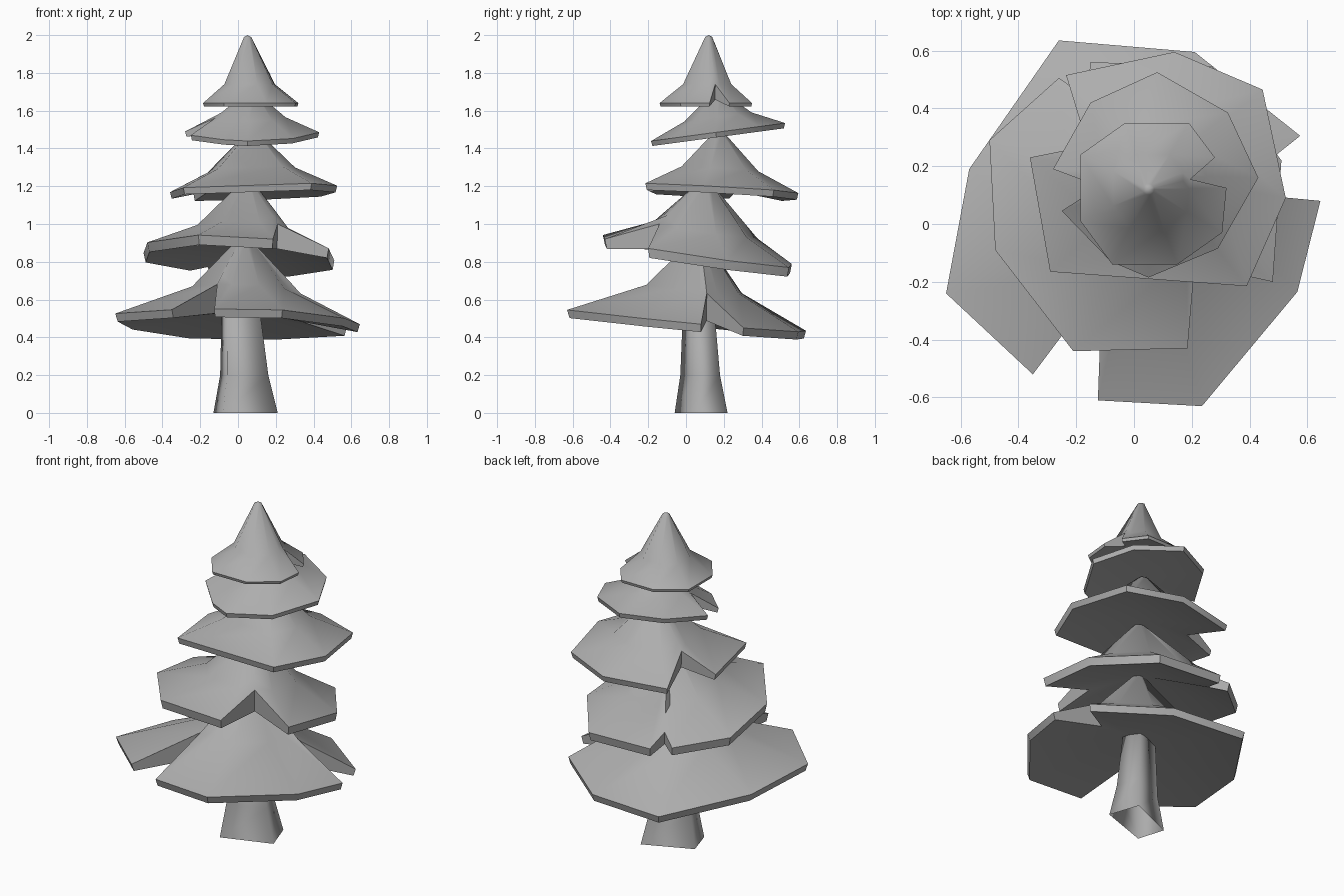
import bpy, bmesh, math
from mathutils import Vector

cube = bpy.data.objects.get("Cube")
if cube:
    bpy.data.objects.remove(cube)

# One grey for the whole tree
grey = bpy.data.materials.new("matte_grey")
grey.use_nodes = True
colour = (0.42, 0.42, 0.42, 1)
grey.diffuse_color = colour
grey.node_tree.nodes["Principled BSDF"].inputs["Base Color"].default_value = colour


def loft(name, rings, bottom, top, smooth):
    """Skin a stack of equal-length rings; bottom and top are optional cap centres."""
    bm = bmesh.new()
    loops = [[bm.verts.new(p) for p in ring] for ring in rings]
    n = len(loops[0])
    for a, b in zip(loops, loops[1:]):
        for i in range(n):
            j = (i + 1) % n
            bm.faces.new((a[i], a[j], b[j], b[i]))
    for centre, loop in ((bottom, loops[0]), (top, loops[-1])):
        if centre is not None:
            hub = bm.verts.new(centre)
            for i in range(n):
                bm.faces.new((loop[i], loop[(i + 1) % n], hub))
    bmesh.ops.recalc_face_normals(bm, faces=bm.faces)
    mesh = bpy.data.meshes.new(name)
    bm.to_mesh(mesh)
    bm.free()
    mesh.materials.append(grey)
    obj = bpy.data.objects.new(name, mesh)
    bpy.context.collection.objects.link(obj)
    bpy.ops.object.select_all(action="DESELECT")
    obj.select_set(True)
    bpy.context.view_layer.objects.active = obj
    bpy.ops.object.shade_smooth_by_angle(angle=math.radians(smooth))


def tier(name, axis, hub_z, tip_z, tip_r, plane, thick, bend, rise, rim):
    """Tilted, hollow skirt of branches. A rim point with a third value is a notch raised that much."""
    axis = Vector(axis)
    base, slope_x, slope_y = plane

    def height(p):
        return base + slope_x * p.x + slope_y * p.y

    under, edge, mid, tip = [], [], [], []
    for x, y, *notch in rim:
        p = Vector((x, y))
        out = p - axis
        ring = axis + out.normalized() * tip_r
        low = axis + out * 0.98
        if notch:
            z = height(p) + notch[0]
            under.append((low.x, low.y, height(low) - thick + 0.35 * notch[0]))
            edge.append((x, y, z))
            q = p.lerp(ring, 0.2)
            mid.append((q.x, q.y, z + 0.2 * (tip_z - z)))
        else:
            under.append((low.x, low.y, height(low) - thick))
            edge.append((x, y, height(p)))
            q = axis + out * bend
            mid.append((q.x, q.y, height(q) + rise))
        tip.append((ring.x, ring.y, tip_z - 0.01))
    loft(name, [under, edge, mid, tip],
         (axis.x, axis.y, hub_z), (axis.x, axis.y, tip_z), 45)


# Trunk: four-sided, flared at the foot, open underneath
foot = [(-0.08, -0.06), (0.21, 0.04), (0.15, 0.22), (-0.13, 0.1)]
trunk_rings = []
for z, s, cx, cy in ((0, 1, 0.04, 0.08), (0.2, 0.75, 0.033, 0.075), (0.62, 0.56, 0.01, 0.065)):
    trunk_rings.append([(cx + (x - 0.04) * s, cy + (y - 0.08) * s, z) for x, y in foot])
loft("trunk", trunk_rings, None, (0.01, 0.065, 0.62), 100)

# Branch tiers from the ground up
tier("branches_lowest", (0.03, 0.07), 0.54, 0.93, 0.035, (0.49, -0.02, -0.095), 0.042, 0.4, 0.17,
     [(-0.65, -0.24), (-0.35, -0.52), (-0.11, -0.2, 0.17), (-0.125, -0.61), (0.235, -0.63),
      (0.565, -0.235), (0.645, 0.08), (0.33, 0.11, 0.16), (0.575, 0.305), (0.21, 0.595),
      (-0.26, 0.635), (-0.57, 0.19)])

tier("branches_low", (0.05, 0.1), 0.915, 1.23, 0.035, (0.865, -0.05, -0.15), 0.05, 0.5, 0.12,
     [(-0.21, -0.44), (0.185, -0.43), (0.21, -0.14, 0.125), (0.48, -0.2), (0.51, 0.22),
      (0.27, 0.545), (-0.15, 0.56), (-0.165, 0.44, 0.04), (-0.26, 0.505), (-0.5, 0.29),
      (-0.48, -0.09)])

tier("branches_middle", (0.08, 0.17), 1.235, 1.49, 0.035, (1.192, 0.03, -0.055), 0.035, 0.5, 0.105,
     [(-0.29, -0.165), (0.39, -0.215), (0.525, 0.09), (0.445, 0.465), (0.14, 0.595),
      (-0.235, 0.515), (-0.16, 0.27, 0.1), (-0.36, 0.23)])

tier("branches_high", (0.07, 0.17), 1.495, 1.7, 0.035, (1.464, 0, 0.134), 0.027, 0.5, 0.08,
     [(-0.25, 0.045), (-0.08, -0.13), (0.05, -0.185), (0.29, -0.085), (0.43, 0.16),
      (0.325, 0.385), (0.08, 0.525), (-0.15, 0.42), (-0.28, 0.19), (-0.12, 0.13, 0.08)])

tier("branches_top", (0.05, 0.12), 1.68, 2.0, 0.02, (1.64, 0, 0), 0.017, 0.52, 0.1,
     [(-0.185, 0.01), (-0.075, -0.14), (0.15, -0.14), (0.305, -0.03), (0.32, 0.125),
      (0.195, 0.155, 0.1), (0.28, 0.23), (0.19, 0.35), (-0.03, 0.35), (-0.185, 0.24)])
